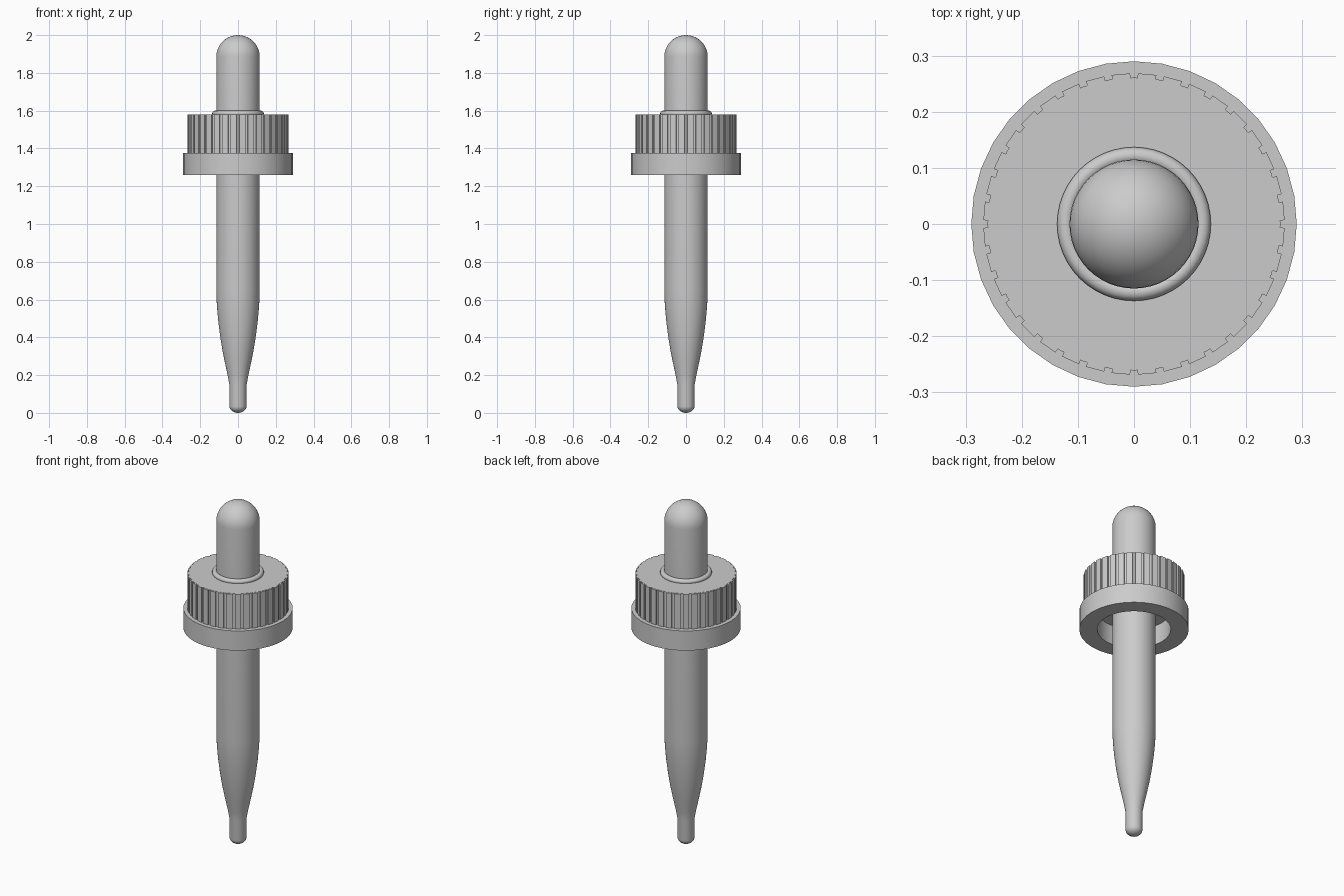
import bpy, bmesh
from math import pi, sin, cos, radians

if "Cube" in bpy.data.objects:
    bpy.data.objects.remove(bpy.data.objects["Cube"])

N = 36  # sides of the cap


def make(name, bm, angle=35):
    bmesh.ops.remove_doubles(bm, verts=bm.verts, dist=1e-5)
    bmesh.ops.recalc_face_normals(bm, faces=bm.faces)
    me = bpy.data.meshes.new(name)
    bm.to_mesh(me)
    bm.free()
    ob = bpy.data.objects.new(name, me)
    bpy.context.collection.objects.link(ob)
    bpy.ops.object.select_all(action='DESELECT')
    ob.select_set(True)
    bpy.context.view_layer.objects.active = ob
    bpy.ops.object.shade_smooth_by_angle(angle=radians(angle))
    return ob


def lathe(profile, steps, closed=False):
    bm = bmesh.new()
    vs = [bm.verts.new((r, 0, z)) for r, z in profile]
    es = [bm.edges.new(p) for p in zip(vs, vs[1:])]
    if closed:
        es.append(bm.edges.new((vs[-1], vs[0])))
    bmesh.ops.spin(bm, geom=vs + es, axis=(0, 0, 1), cent=(0, 0, 0),
                   angle=2 * pi, steps=steps, use_merge=True)
    return bm


# Glass tube with rounded tip and tapered shoulder
tip = [(0.045 * sin(a), 0.035 - 0.035 * cos(a)) for a in [i * pi / 12 for i in range(7)]]
make("glass_tube", lathe(tip + [
    (0.046, 0.15), (0.055, 0.2), (0.068, 0.26), (0.083, 0.335), (0.095, 0.41),
    (0.105, 0.49), (0.112, 0.57), (0.115, 0.64), (0.115, 1.4)], 48))

# Rubber bulb with domed top
dome = [(0.115 * cos(a), 1.885 + 0.115 * sin(a)) for a in [i * pi / 20 for i in range(11)]]
make("rubber_bulb", lathe([(0.115, 1.4)] + dome, 48))

# Rounded bead where the bulb meets the cap
bead = [(0.122 + 0.015 * cos(a), 1.585 + 0.015 * sin(a)) for a in [i * pi / 6 for i in range(12)]]
make("bulb_bead", lathe(bead, 48, True))

# Hollow cap: collar below, ribbed core above
cap = lathe([(0.115, 1.375), (0.195, 1.375), (0.195, 1.26), (0.29, 1.26), (0.29, 1.375),
             (0.261, 1.375), (0.261, 1.58), (0.115, 1.58)], N)

# Grip ribs: one raised panel per side of the cap
sides = [f for f in cap.faces if f.calc_center_median().z > 1.4
         and f.calc_center_median().xy.length > 0.25 and abs(f.normal.z) < 0.1]
for f in sides:
    c = f.calc_center_median()
    d = c.xy.normalized()
    t = (-d.y, d.x)
    corners = []
    for r in (0.258, 0.268):
        for s, z in ((-1, 1.376), (1, 1.376), (1, 1.579), (-1, 1.579)):
            w = 0.0165 * s
            corners.append(cap.verts.new((d.x * r + t[0] * w, d.y * r + t[1] * w, z)))
    for q in ((4, 5, 6, 7), (0, 1, 5, 4), (1, 2, 6, 5), (2, 3, 7, 6), (3, 0, 4, 7)):
        cap.faces.new([corners[i] for i in q])
make("ribbed_cap", cap)
